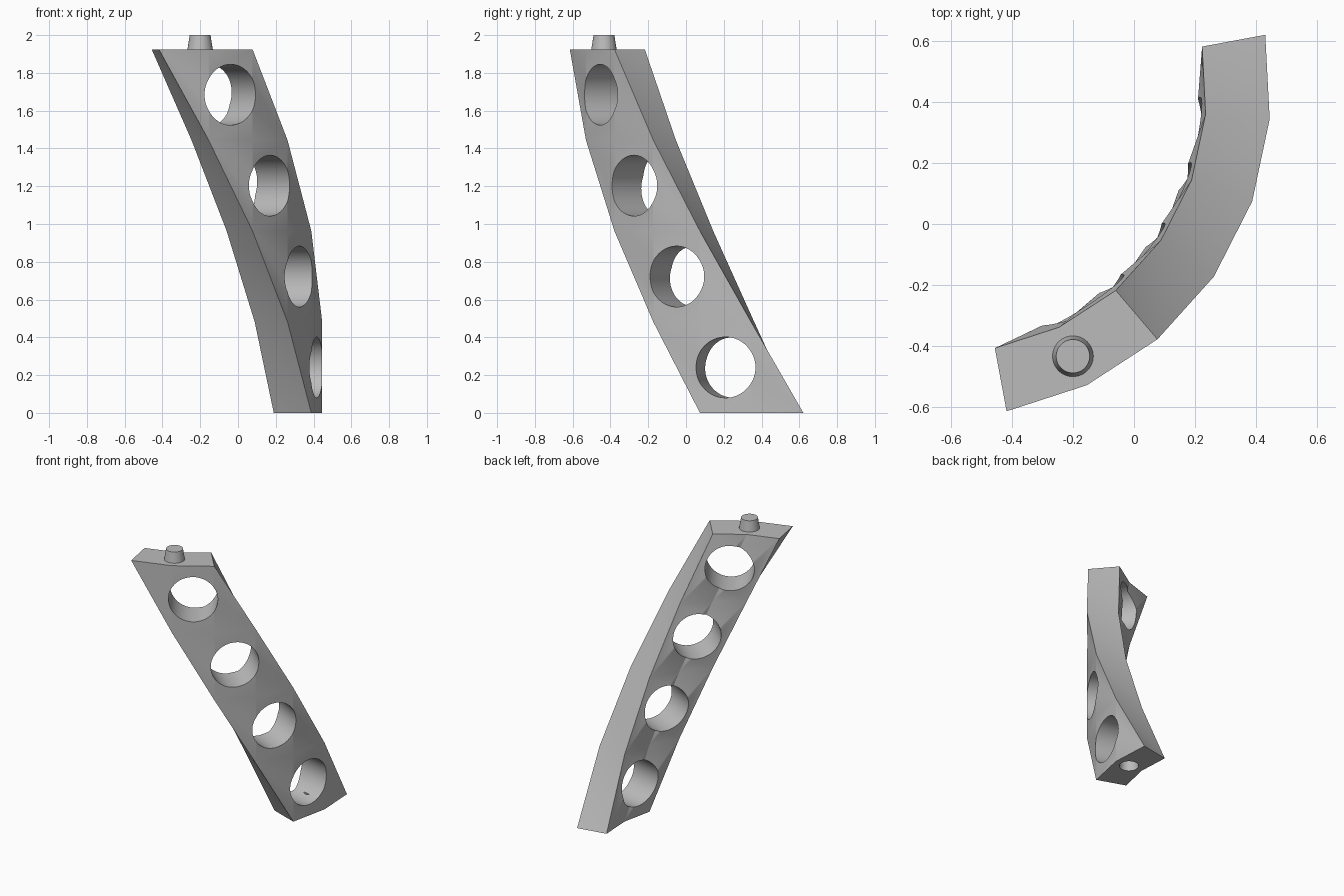
import bpy
from math import radians, cos, sin
from mathutils import Matrix, Vector

if "Cube" in bpy.data.objects:
    bpy.data.objects.remove(bpy.data.objects["Cube"])

CENTRE = Vector((-0.612, 0.428, 0))
R_OUT, R_IN = 1.061, 0.85
R_MID = (R_OUT + R_IN) / 2
HEIGHT, LEVELS = 1.925, 4
STEP = HEIGHT / LEVELS

grey = bpy.data.materials.new("plain grey")
grey.use_nodes = True
grey.diffuse_color = (0.5, 0.5, 0.5, 1)
grey.node_tree.nodes["Principled BSDF"].inputs["Base Color"].default_value = (0.5, 0.5, 0.5, 1)


def on_arc(k, radius, z):
    """Point at arc station k (15 degrees apart)."""
    a = radians(-79.5 + 15 * k)
    return CENTRE + Vector((radius * cos(a), radius * sin(a), z))


def cone(name, r1, r2, depth, location, rotation=(0, 0, 0), sides=48):
    bpy.ops.mesh.primitive_cone_add(vertices=sides, radius1=r1, radius2=r2,
                                    depth=depth, location=location, rotation=rotation)
    ob = bpy.context.object
    ob.name = name
    ob.data.materials.append(grey)
    return ob


# Helical beam: a bent strip that slides one station along the arc per level
verts, faces = [], []
for j in range(LEVELS + 1):
    k = LEVELS - j
    verts += [on_arc(k + m, R_OUT, j * STEP) for m in range(3)]
    verts += [on_arc(k + m, R_IN, j * STEP) for m in (2, 1, 0)]
for j in range(LEVELS):
    for n in range(6):
        a, b = j * 6 + n, j * 6 + (n + 1) % 6
        c, d = b + 6, a + 6
        if n in (2, 5):      # end faces
            faces += [(a, b, d), (b, c, d)]
        else:                # outer and inner walls
            faces += [(a, b, c), (a, c, d)]
top = LEVELS * 6
for m in range(2):           # caps
    faces.append((5 - m, 4 - m, m + 1, m))
    faces.append((top + m, top + m + 1, top + 4 - m, top + 5 - m))
mesh = bpy.data.meshes.new("curved_beam")
mesh.from_pydata(verts, [], faces)
mesh.materials.append(grey)
beam = bpy.data.objects.new("curved_beam", mesh)
bpy.context.collection.objects.link(beam)

# Cutters: four radial round holes and the socket underneath
cutters = []
for j in range(LEVELS):
    k = LEVELS + 0.5 - j
    cutters.append(cone("round_hole_cutter", 0.161, 0.161, 0.8,
                        on_arc(k, R_MID, (j + 0.5) * STEP),
                        (0, radians(90), radians(-79.5 + 15 * k)), 64))
cutters.append(cone("socket_cutter", 0.067, 0.055, 0.14, on_arc(5, R_MID, 0.03)))

for cutter in cutters:
    cutter.hide_render = True
    mod = beam.modifiers.new("cut", 'BOOLEAN')
    mod.operation = 'DIFFERENCE'
    mod.solver = 'EXACT'
    mod.object = cutter
bpy.ops.object.select_all(action='DESELECT')
bpy.context.view_layer.objects.active = beam
beam.select_set(True)
for mod in list(beam.modifiers):
    bpy.ops.object.modifier_apply(modifier=mod.name)
for cutter in cutters:
    bpy.data.objects.remove(cutter)

# Tapered peg on the top face
peg = cone("top_peg", 0.067, 0.055, 0.075, on_arc(1, R_MID, HEIGHT + 0.0375))

for ob in (beam, peg):
    bpy.ops.object.select_all(action='DESELECT')
    bpy.context.view_layer.objects.active = ob
    ob.select_set(True)
    bpy.ops.object.shade_smooth_by_angle(angle=radians(30))
